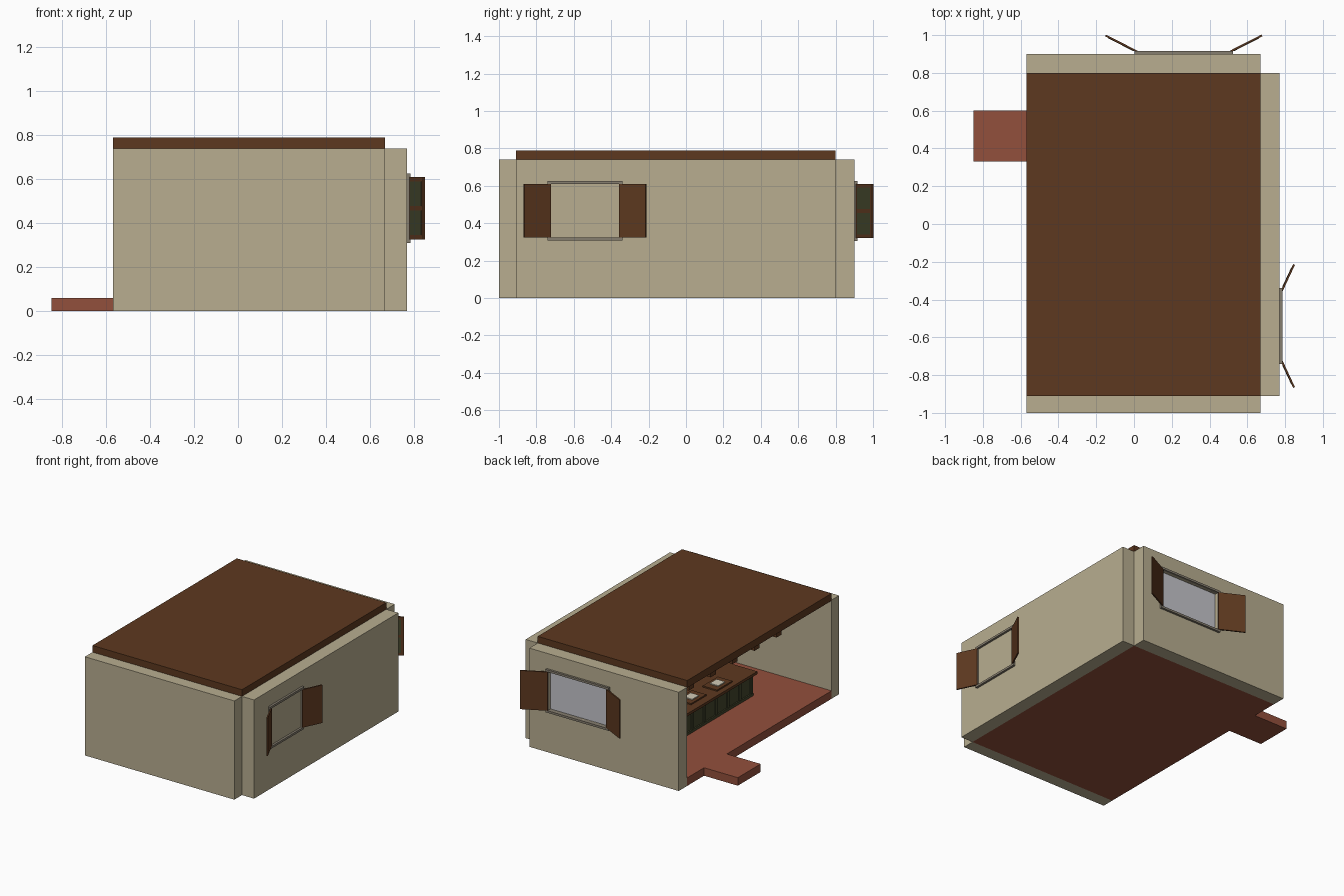
import bpy, bmesh
from math import radians
from mathutils import Matrix, Vector

if "Cube" in bpy.data.objects:
    bpy.data.objects.remove(bpy.data.objects["Cube"])


def material(name, rgb):
    m = bpy.data.materials.new(name)
    m.use_nodes = True
    m.diffuse_color = (*rgb, 1)
    m.node_tree.nodes["Principled BSDF"].inputs["Base Color"].default_value = (*rgb, 1)
    return m


PLASTER = material("plaster", (0.48, 0.42, 0.28))
WOOD = material("dark wood", (0.11, 0.04, 0.014))
TILE = material("terracotta", (0.29, 0.08, 0.045))
GREEN = material("olive paint", (0.055, 0.06, 0.025))
GLASS = material("pale glass", (0.56, 0.56, 0.60))
TRIM = material("stone trim", (0.24, 0.21, 0.16))
PAPER = material("cream", (0.65, 0.60, 0.48))


def box(name, mat, x, y, z, matrix=Matrix()):
    """Box between pairs of limits, placed by a matrix."""
    bm = bmesh.new()
    bmesh.ops.create_cube(bm, size=1)
    lo, hi = Vector((x[0], y[0], z[0])), Vector((x[1], y[1], z[1]))
    for v in bm.verts:
        v.co = matrix @ Vector([(lo[i] + hi[i]) / 2 + v.co[i] * (hi[i] - lo[i]) for i in range(3)])
    bmesh.ops.recalc_face_normals(bm, faces=bm.faces)
    me = bpy.data.meshes.new(name)
    bm.to_mesh(me)
    bm.free()
    me.materials.append(mat)
    ob = bpy.data.objects.new(name, me)
    bpy.context.collection.objects.link(ob)
    return ob


def cut(wall, cutter):
    """Cut an opening and drop the cutter."""
    mod = wall.modifiers.new("opening", 'BOOLEAN')
    mod.operation, mod.solver, mod.object = 'DIFFERENCE', 'EXACT', cutter
    bpy.context.view_layer.update()
    deps = bpy.context.evaluated_depsgraph_get()
    new = bpy.data.meshes.new_from_object(wall.evaluated_get(deps))
    wall.modifiers.clear()
    wall.data = new
    bpy.data.objects.remove(cutter)


def shutter(name, length, z0, z1, matrix):
    box(name, WOOD, (0, length), (-0.005, 0.005), (z0, z1), matrix)
    mid, rail = (z0 + z1) / 2, 0.02
    for i, (a, b) in enumerate(((z0 + rail, mid - rail / 2), (mid + rail / 2, z1 - rail))):
        box(f"{name}_panel_{i}", GREEN, (rail, length - rail), (-0.007, -0.004), (a, b), matrix)


def window(name, wall, half, z0, z1, length, angle, matrix):
    """Window at the local origin, facing local +y, outer wall face at y = 0."""
    cut(wall, box("cutter", TRIM, (-half, half), (-0.2, 0.1), (z0, z1), matrix))
    box(name + "_glass", GLASS, (-half, half), (-0.06, -0.02), (z0, z1), matrix)
    t = 0.016
    for part, a, b in (("sill", z0 - t, z0), ("lintel", z1, z1 + t)):
        box(f"{name}_{part}", TRIM, (-half - t, half + t), (-0.03, 0.016), (a, b), matrix)
    for side, s in (("a", 1), ("b", -1)):
        mirror = matrix @ Matrix.Diagonal((s, 1, 1, 1))
        box(f"{name}_jamb_{side}", TRIM, (half, half + t), (-0.03, 0.01), (z0, z1), mirror)
        hinge = Matrix.Translation((half, 0.012, 0)) @ Matrix.Rotation(radians(angle), 4, 'Z')
        shutter(f"{name}_shutter_{side}", length, z0, z1, mirror @ hinge)


# Shell: floor, doorstep, three walls and flat roof
box("floor", TILE, (-0.57, 0.67), (-0.91, 0.80), (0, 0.06))
box("doorstep", TILE, (-0.85, -0.57), (0.33, 0.60), (0, 0.06))
box("front_wall", PLASTER, (-0.57, 0.67), (-1.0, -0.91), (0, 0.74))
back_wall = box("back_wall", PLASTER, (-0.57, 0.67), (0.80, 0.90), (0, 0.74))
side_wall = box("side_wall", PLASTER, (0.67, 0.77), (-0.91, 0.80), (0, 0.74))
box("roof", WOOD, (-0.57, 0.67), (-0.91, 0.80), (0.735, 0.79))

# Shuttered windows
window("back_window", back_wall, 0.245, 0.32, 0.61, 0.19, 27,
       Matrix.Translation((0.263, 0.90, 0)))
window("side_window", side_wall, 0.185, 0.325, 0.61, 0.155, 65 - 40,
       Matrix.Translation((0.77, -0.54, 0)) @ Matrix.Rotation(radians(-90), 4, 'Z'))

# Ceiling beams
for i in range(5):
    y = -0.46 + 0.26 * i
    box(f"ceiling_beam_{i}", WOOD, (-0.45, 0.67), (y - 0.03, y + 0.03), (0.61, 0.735))

# Panelled counter with wooden worktop
box("counter", GREEN, (-0.17, 0.17), (-0.53, 0.45), (0.06, 0.22))
box("counter_plinth", GREEN, (-0.18, 0.18), (-0.54, 0.46), (0.06, 0.08))
box("worktop", WOOD, (-0.20, 0.20), (-0.56, 0.48), (0.22, 0.24))
for i in range(8):
    y = -0.53 + 0.14 * i
    for side, s in (("left", 1), ("right", -1)):
        box(f"counter_stile_{side}_{i}", GREEN, (0.17, 0.177), (y - 0.012, y + 0.012), (0.08, 0.22),
            Matrix.Diagonal((s, 1, 1, 1)))

# Boards with cream sheets on the worktop
for i, (x, y) in enumerate(((-0.10, -0.23), (-0.08, 0.05), (-0.09, 0.30))):
    box(f"board_{i}", WOOD, (x - 0.06, x + 0.06), (y - 0.09, y + 0.09), (0.24, 0.25))
    box(f"sheet_{i}", PAPER, (x - 0.035, x + 0.035), (y - 0.04, y + 0.04), (0.25, 0.257))
